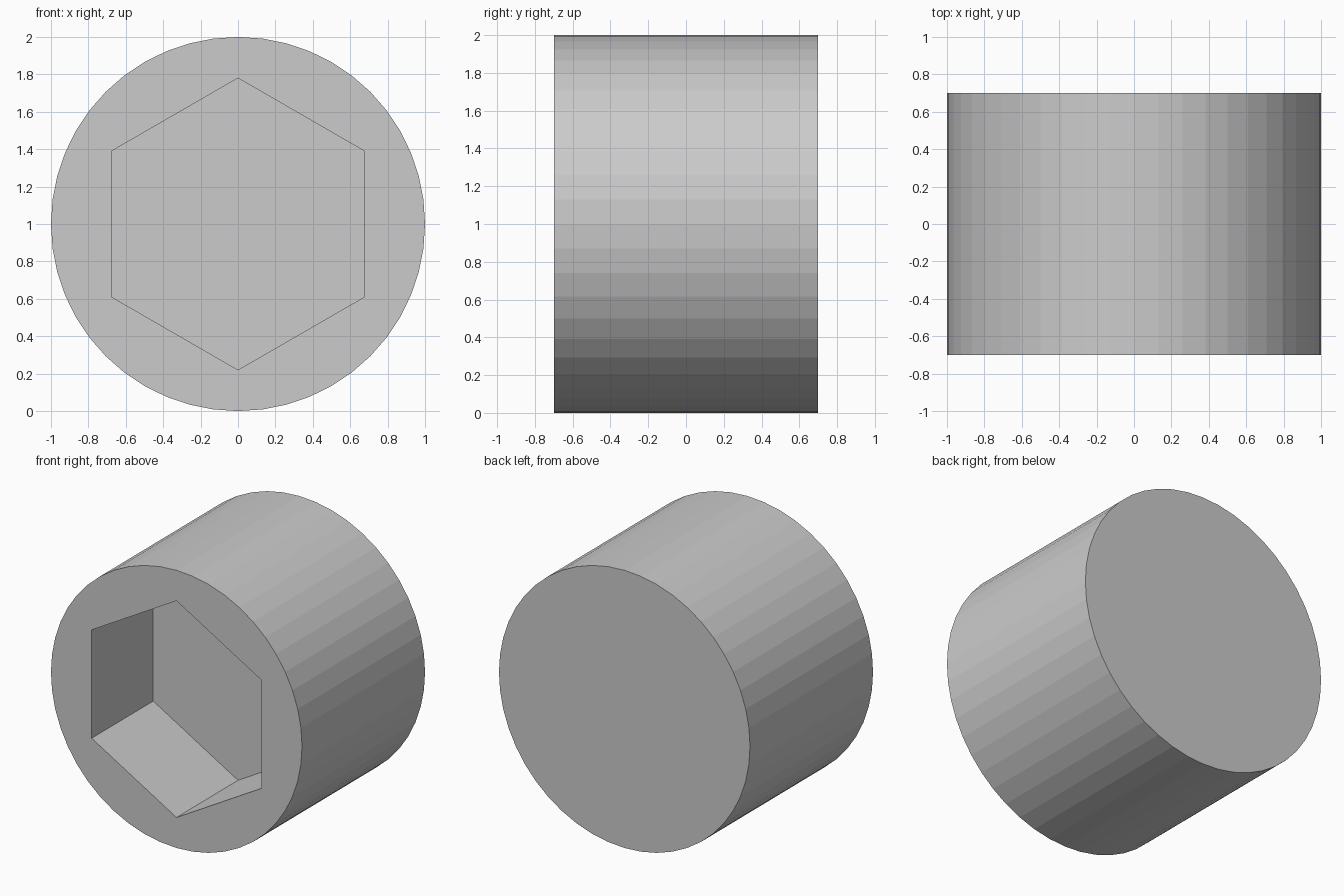
import bpy
from math import pi

if "Cube" in bpy.data.objects:
    bpy.data.objects.remove(bpy.data.objects["Cube"])


def drum(name, sides, radius, y_front, y_back, turn=0.0):
    """Cylinder lying along y, centred at z = 1."""
    bpy.ops.mesh.primitive_cylinder_add(
        vertices=sides, radius=radius, depth=y_back - y_front,
        location=(0, (y_front + y_back) / 2, 1), rotation=(pi / 2, 0, 0))
    ob = bpy.context.object
    ob.name = name
    ob.rotation_euler = (pi / 2, turn, 0)
    bpy.ops.object.transform_apply(location=True, rotation=True, scale=True)
    return ob


# Round body, flat shaded with 48 sides
body = drum("socket_body", 48, 1.0, -0.7, 0.7)

# Hexagonal pocket in the front, half the body deep, points up and down
cutter = drum("hex_pocket_cutter", 6, 0.78, -1.0, 0.0)
cutter.hide_render = True
cutter.hide_set(True)

pocket = body.modifiers.new("hex_pocket", 'BOOLEAN')
pocket.operation = 'DIFFERENCE'
pocket.solver = 'EXACT'
pocket.object = cutter
